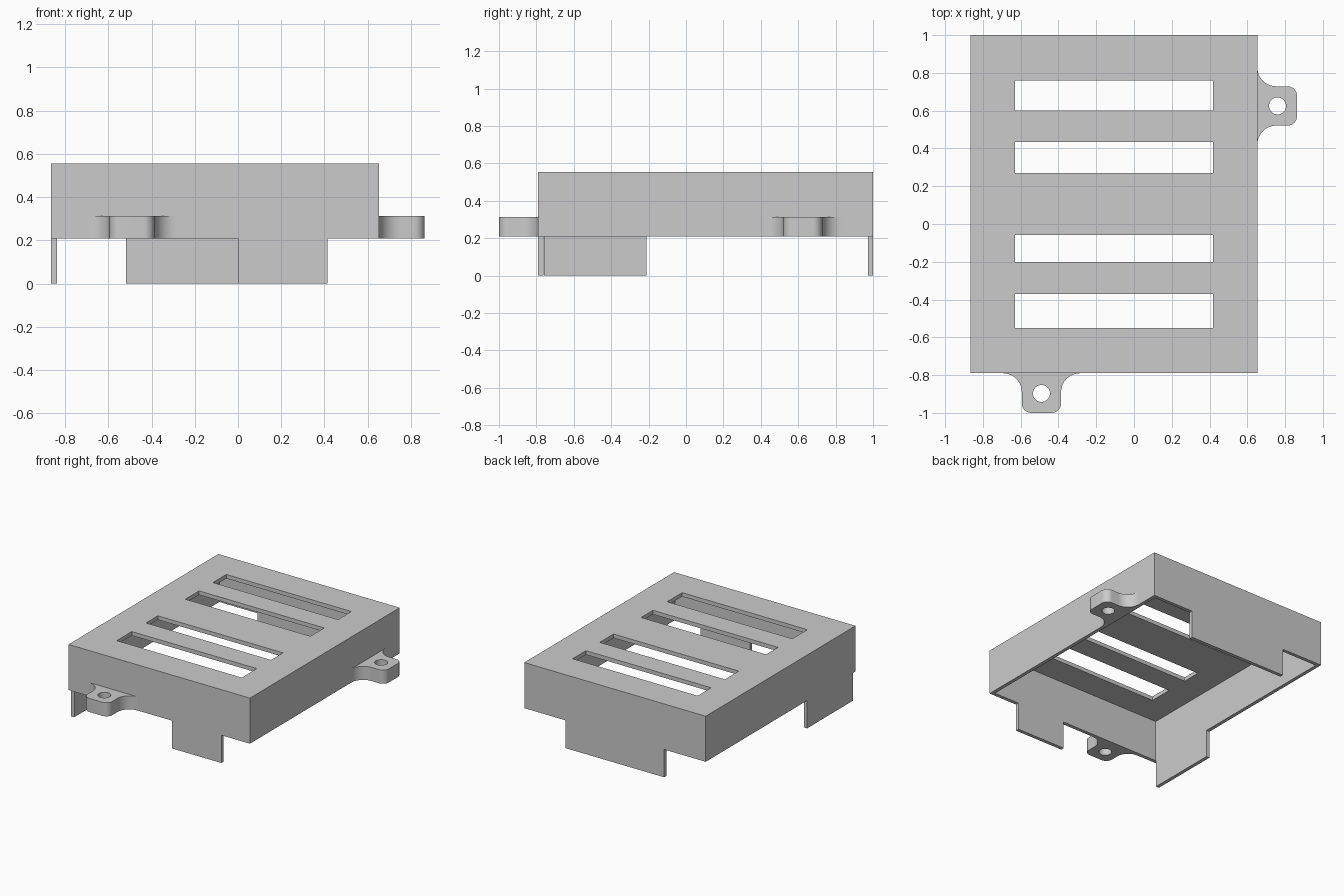
import bpy, bmesh
from math import pi, sin, cos

if "Cube" in bpy.data.objects:
    bpy.data.objects.remove(bpy.data.objects["Cube"])

X0, X1, Y0, Y1 = -0.865, 0.653, -0.79, 1.0
RIM, TOP, T = 0.21, 0.555, 0.027


def mesh_object(name, bm):
    bmesh.ops.recalc_face_normals(bm, faces=bm.faces)
    me = bpy.data.meshes.new(name)
    bm.to_mesh(me)
    bm.free()
    ob = bpy.data.objects.new(name, me)
    bpy.context.collection.objects.link(ob)
    return ob


def prism(name, outline, z0, z1):
    bm = bmesh.new()
    face = bm.faces.new([bm.verts.new((x, y, z0)) for x, y in outline])
    ext = bmesh.ops.extrude_face_region(bm, geom=[face])
    for g in ext["geom"]:
        if isinstance(g, bmesh.types.BMVert):
            g.co.z = z1
    return mesh_object(name, bm)


def box(name, x0, x1, y0, y1, z0, z1):
    return prism(name, [(x0, y0), (x1, y0), (x1, y1), (x0, y1)], z0, z1)


def cut(target, cutter):
    cutter.hide_render = True
    mod = target.modifiers.new("cut", 'BOOLEAN')
    mod.operation = 'DIFFERENCE'
    mod.solver = 'EXACT'
    mod.object = cutter
    bpy.ops.object.select_all(action='DESELECT')
    bpy.context.view_layer.objects.active = target
    target.select_set(True)
    bpy.ops.object.modifier_apply(modifier=mod.name)
    bpy.data.objects.remove(cutter)


def arc(cx, cy, r, a0, a1, n=10):
    return [(cx + r * cos(a0 + (a1 - a0) * i / n),
             cy + r * sin(a0 + (a1 - a0) * i / n)) for i in range(n + 1)]


# Open-bottomed cover
cover = box("cover", X0, X1, Y0, Y1, 0, TOP)
cut(cover, box("cavity", X0 + T, X1 - T, Y0 + T, Y1 - T, -0.1, TOP - 0.03))

# Gaps under the rim, leaving front, back and left tabs
for x0, x1, y0, y1 in [(-0.95, 0.0, -0.9, -0.76), (0.413, 0.75, -0.9, -0.75),
                       (-0.95, -0.517, 0.95, 1.1), (0.31, 0.75, 0.95, 1.1),
                       (-0.95, -0.8, -0.212, 1.1), (0.6, 0.75, -0.9, 1.1)]:
    cut(cover, box("gap", x0, x1, y0, y1, -0.1, RIM))

# Vent slots in the top
for y0, y1 in [(0.60, 0.76), (0.27, 0.435), (-0.20, -0.058), (-0.55, -0.37)]:
    cut(cover, box("slot", -0.63, 0.417, y0, y1, TOP - 0.1, TOP + 0.1))


# Screw ears with flared roots, rounded tips and a hole
def ear(name, x, y, turn):
    half, flare, r, depth = 0.104, 0.1, 0.05, 0.21
    left = arc(-half - flare, -flare, flare, pi / 2, 0)
    left += arc(-half + r, -depth + r, r, pi, 1.5 * pi)
    outline = left + [(-px, py) for px, py in reversed(left)]
    ob = prism(name, outline, RIM, RIM + 0.103)
    cut(ob, prism("hole", arc(0, -0.107, 0.045, 0, 2 * pi, 32)[:-1], 0, 0.5))
    ob.location = (x, y, 0)
    ob.rotation_euler.z = turn
    bpy.ops.object.shade_smooth_by_angle(angle=pi / 6)


ear("front_ear", -0.49, Y0, 0)
ear("right_ear", X1, 0.625, pi / 2)
